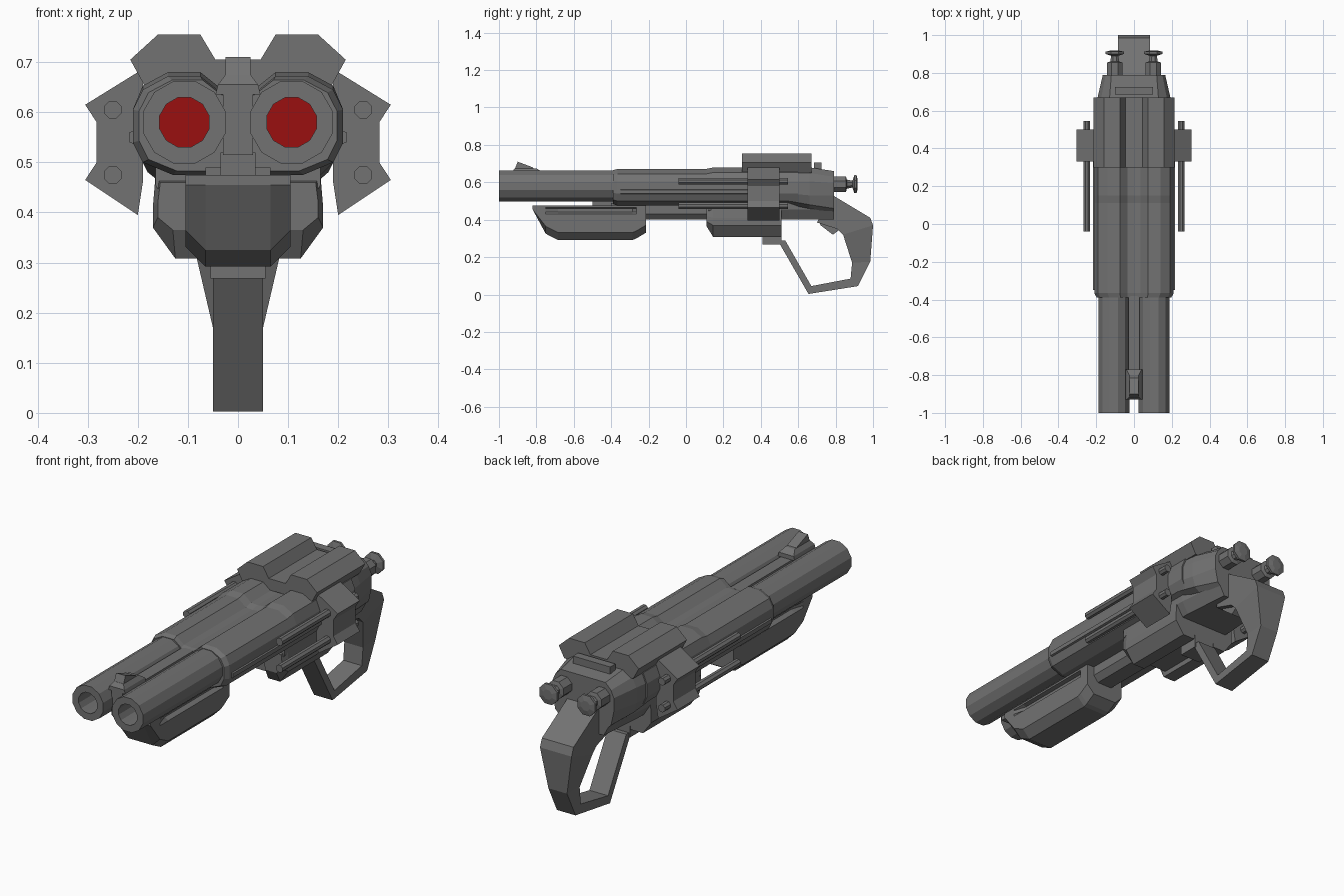
import bpy, bmesh, math

cube = bpy.data.objects.get("Cube")
if cube:
    bpy.data.objects.remove(cube, do_unlink=True)


def material(name, rgb):
    m = bpy.data.materials.new(name)
    m.use_nodes = True
    m.diffuse_color = (*rgb, 1)
    bsdf = next(n for n in m.node_tree.nodes if n.type == 'BSDF_PRINCIPLED')
    bsdf.inputs["Base Color"].default_value = (*rgb, 1)
    return m


GREY = material("gunmetal grey", (0.17, 0.17, 0.17))
RED = material("bore red", (0.32, 0.005, 0.005))


def skin(name, rings):
    """Join matching rings of 3D points into a closed solid."""
    bm = bmesh.new()
    vs = [[bm.verts.new(p) for p in ring] for ring in rings]
    n = len(vs[0])
    for a, b in zip(vs, vs[1:]):
        for i in range(n):
            j = (i + 1) % n
            bm.faces.new((a[i], a[j], b[j], b[i]))
    bm.faces.new(vs[0])
    bm.faces.new(vs[-1])
    bmesh.ops.recalc_face_normals(bm, faces=bm.faces)
    mesh = bpy.data.meshes.new(name)
    bm.to_mesh(mesh)
    bm.free()
    mesh.materials.append(GREY)
    ob = bpy.data.objects.new(name, mesh)
    bpy.context.scene.collection.objects.link(ob)
    return ob


def loft(name, sections):
    """Sections are (y, [(x, z), ...])."""
    return skin(name, [[(x, y, z) for x, z in pts] for y, pts in sections])


def mirrored(half):
    """Complete a half outline that runs from top centre to bottom centre."""
    return half + [(-x, z) for x, z in reversed(half) if x > 0]


def extrude(name, pts, y0, y1):
    return loft(name, [(y0, pts), (y1, pts)])


def box(name, x0, x1, y0, y1, z0, z1):
    return extrude(name, [(x0, z0), (x1, z0), (x1, z1), (x0, z1)], y0, y1)


def turned(name, x, z, steps, sides):
    """Turned part along y; steps are (y, radius)."""
    angles = [math.tau * (i + 0.5) / sides for i in range(sides)]
    return loft(name, [(y, [(x + r * math.cos(a), z + r * math.sin(a)) for a in angles])
                       for y, r in steps])


# Twin barrel casing, flowing into the tapered receiver
casing = [(0, .637), (.035, .64), (.075, .672), (.14, .672), (.19, .645),
          (.21, .605), (.21, .54), (.19, .50), (.13, .475), (0, .475)]
raised = [(x, z + (.008 if z > .63 else 0)) for x, z in casing]
slim = [(x * .94, .575 + (z - .575) * .92) for x, z in casing]
rear = [(0, .66), (.035, .66), (.075, .66), (.12, .66), (.15, .63),
        (.165, .595), (.165, .53), (.15, .46), (.10, .41), (0, .41)]
shoulder = [(0, .68), (.035, .68), (.075, .68), (.13, .68), (.175, .65),
            (.195, .605), (.195, .53), (.18, .48), (.13, .44), (0, .44)]
loft("barrel_casing", [(-.39, mirrored(slim)), (-.365, mirrored(casing)),
                       (.11, mirrored(casing)), (.15, mirrored(raised)),
                       (.60, mirrored(raised))])
loft("receiver", [(.55, mirrored(raised)), (.66, mirrored(shoulder)),
                  (.79, mirrored(rear))])

# Lower receiver and magazine tube
lower = [(0, .49), (.165, .49), (.165, .455), (.13, .40), (0, .40)]
narrow = [(x * .85, z) for x, z in lower]
loft("lower_receiver", [(.12, mirrored(lower)), (.55, mirrored(lower)),
                        (.79, mirrored(narrow))])
tube = [(0, .49), (.065, .49), (.065, .43), (.04, .40), (0, .40)]
extrude("magazine_tube", mirrored(tube), -.40, .13)
box("tube_bridge", -.035, .035, -.50, -.38, .47, .52)

# Rib and front sight between the barrels
box("barrel_rib", -.03, .03, -.93, -.38, .515, .635)
sight = [[(-w, y, z), (w, y, z), (w, y2, z), (-w, y2, z)]
         for w, y, y2, z in ((.045, -.93, -.77, .635), (.04, -.93, -.77, .655),
                             (.025, -.915, -.80, .675))]
skin("sight_base", sight)
blade = [(-.92, .66), (-.90, .71), (-.82, .68), (-.80, .66)]
skin("sight_blade", [[(x, y, z) for y, z in blade] for x in (-.025, .025)])


# Pump fore-end with a long side groove
def pump_section(y, bottom, groove):
    d = .105 - groove
    half = [(0, .475), (.105, .475), (.105, .465), (d, .46), (d, .442), (.105, .43),
            (.105, min(.43, bottom + .04)), (.065, bottom), (0, bottom)]
    return y, mirrored([(x, max(z, bottom)) for x, z in half])


pump_steps = [(-.82, .455, 0), (-.75, .325, 0), (-.685, .292, .02),
              (-.285, .292, .02), (-.265, .30, 0), (-.215, .33, 0)]
loft("pump_grip", [pump_section(*step) for step in pump_steps])

# Raised top cover with two ridges, and rear sight block
cover = [(0, .705), (.045, .705), (.075, .755), (.16, .755), (.215, .705),
         (.185, .65), (0, .65)]
extrude("top_cover", mirrored(cover), .30, .67)
box("rear_sight", -.10, .10, .685, .725, .66, .705)

# Block under the receiver that carries the guard
box("belly_block", -.09, .09, .16, .51, .33, .42)
box("guard_mount", -.055, .055, .41, .51, .268, .34)

# Grip and hand guard: (outer y, z), (inner y, z), half width
loop = [((.49, .29), (.53, .29), .05), ((.655, .003), (.67, .045), .05),
        ((.92, .045), (.88, .085), .05), ((.985, .175), (.888, .17), .05),
        ((1.0, .37), (.84, .32), .085), ((.985, .41), (.81, .35), .085),
        ((.785, .53), (.70, .385), .085)]
skin("grip_and_guard", [[(-w, *o), (w, *o), (w, *i), (-w, *i)] for o, i, w in loop])
spur = [(.70, .42), (.72, .37), (.785, .32), (.84, .36), (.80, .45)]
skin("grip_spur", [[(x, y, z) for y, z in spur] for x in (-.06, .06)])

for side, s in (("left", 1), ("right", -1)):
    # Hollow barrel whose bore ends in a red disc
    barrel = turned(side + "_barrel", s * .107, .58,
                    [(-.35, .085), (-1, .085), (-1, .051), (-.45, .051)], 12)
    barrel.data.materials.append(RED)
    for f in barrel.data.polygons:
        if len(f.vertices) > 4 and f.center.y < -.4:
            f.material_index = 1

    # Side bracket with two rods
    bracket = [(.19, .68), (.20, .68), (.305, .615), (.282, .58), (.282, .50),
               (.305, .465), (.20, .395), (.19, .46)]
    extrude(side + "_bracket", [(s * x, z) for x, z in bracket], .33, .50)
    for level, z in (("upper", .605), ("lower", .475)):
        turned(f"{side}_{level}_rod", s * .25, z, [(-.04, .019), (.545, .019)], 8)

    # Side rail on the casing
    rail = [(.19, .57), (.217, .56), (.217, .54), (.19, .53)]
    extrude(side + "_rail", [(s * x, z) for x, z in rail], -.35, .33)

    # Rounded lobe beside the guard
    lobe = [(.035, .47), (.165, .47), (.17, .41), (.17, .37), (.125, .308), (.06, .308)]
    front = [(.05, .46), (.155, .46), (.16, .42), (.16, .39), (.13, .365), (.07, .365)]
    loft(side + "_lobe", [(y, [(s * x, z) for x, z in pts])
                          for y, pts in ((.11, front), (.145, lobe), (.51, lobe))])

    # Knob at the back
    turned(side + "_rear_knob", s * .102, .59,
           [(.77, .045), (.855, .045), (.86, .026), (.89, .02),
            (.90, .052), (.912, .052), (.918, .025)], 8)
